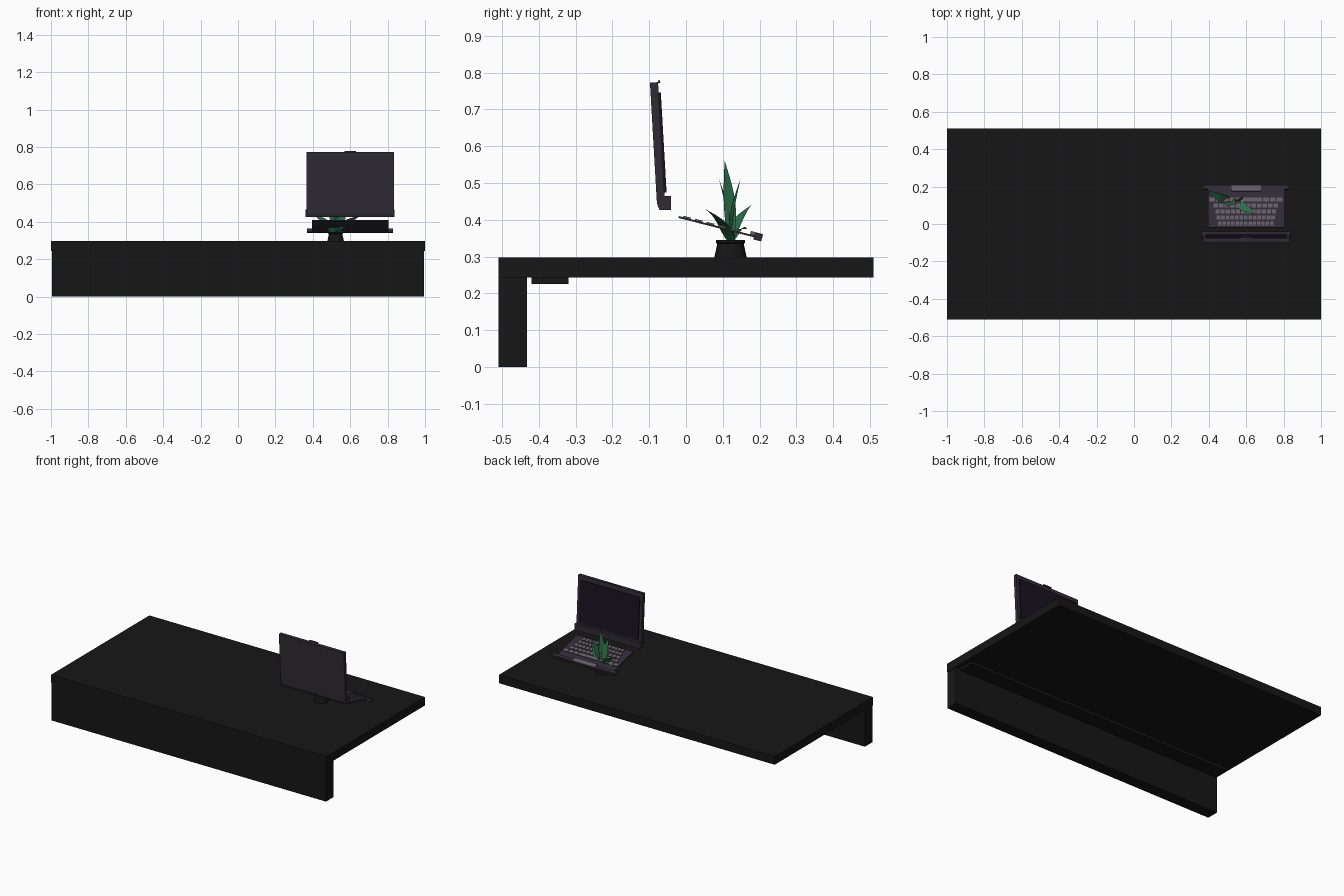
import bpy, bmesh, math
from mathutils import Vector, Matrix

if "Cube" in bpy.data.objects:
    bpy.data.objects.remove(bpy.data.objects["Cube"])


def material(name, r, g, b):
    m = bpy.data.materials.new(name)
    m.diffuse_color = (r, g, b, 1)
    m.use_nodes = True
    m.node_tree.nodes["Principled BSDF"].inputs["Base Color"].default_value = m.diffuse_color
    return m


BLACK = material("black_wood", 0.008, 0.008, 0.008)
CASE = material("laptop_case", 0.030, 0.024, 0.036)
DARK = material("dark_screen", 0.010, 0.006, 0.014)
KEY = material("key_grey", 0.13, 0.11, 0.14)
LEAF = material("leaf_green", 0.025, 0.16, 0.07)


def finish(name, bm, mat, smooth=False):
    bmesh.ops.recalc_face_normals(bm, faces=bm.faces)
    me = bpy.data.meshes.new(name)
    bm.to_mesh(me)
    bm.free()
    ob = bpy.data.objects.new(name, me)
    bpy.context.collection.objects.link(ob)
    me.materials.append(mat)
    if smooth:
        bpy.context.view_layer.objects.active = ob
        ob.select_set(True)
        bpy.ops.object.shade_smooth_by_angle(angle=math.radians(35))
        ob.select_set(False)
    return ob


def boxes(name, bounds, mat, frame=Matrix()):
    """One object made of boxes (x0, x1, y0, y1, z0, z1) placed in a frame."""
    bm = bmesh.new()
    for x0, x1, y0, y1, z0, z1 in bounds:
        mid = Vector(((x0 + x1) / 2, (y0 + y1) / 2, (z0 + z1) / 2))
        size = Matrix.Diagonal((x1 - x0, y1 - y0, z1 - z0, 1))
        bmesh.ops.create_cube(bm, size=1, matrix=frame @ Matrix.Translation(mid) @ size)
    return finish(name, bm, mat)


def extrude_x(name, profile, x0, x1, mat):
    """Extrude a (y, z) profile along x."""
    bm = bmesh.new()
    f = bm.faces.new([bm.verts.new((x0, y, z)) for y, z in profile])
    ext = bmesh.ops.extrude_face_region(bm, geom=[f])["geom"]
    bmesh.ops.translate(bm, vec=(x1 - x0, 0, 0),
                        verts=[v for v in ext if isinstance(v, bmesh.types.BMVert)])
    return finish(name, bm, mat)


# Desk: top, front panel and the shallow rail behind it
boxes("desk_top", [(-1, 1, -0.51, 0.51, 0.243, 0.297)], BLACK)
boxes("front_panel", [(-0.995, 0.995, -0.51, -0.432, 0, 0.243)], BLACK)
boxes("under_rail", [(-0.97, 0.97, -0.42, -0.32, 0.226, 0.243)], BLACK)

# Laptop lid, leaning back towards -y
CX = 0.60
lid = Matrix.Translation((CX, -0.068, 0.443)) @ Matrix.Rotation(math.radians(3.3), 4, 'X')
boxes("screen_lid", [(-0.235, 0.235, -0.011, 0.011, 0, 0.331)], CASE, lid)
boxes("screen_display", [(-0.215, 0.215, 0.011, 0.017, 0.03, 0.303)], DARK, lid)
boxes("screen_latch", [(-0.03, 0.03, 0.011, 0.017, 0.328, 0.336)], CASE, lid)

# Hinge bar below the lid
hinge = [(-0.079, 0.445), (-0.066, 0.465), (-0.041, 0.465), (-0.041, 0.426), (-0.072, 0.426)]
extrude_x("hinge_bar", hinge, CX - 0.238, CX + 0.238, CASE)

# Keyboard deck, sloping down towards the user
deck = Matrix.Translation((CX, -0.02, 0.408)) @ Matrix.Rotation(math.radians(-14.4), 4, 'X')
boxes("keyboard_deck", [(-0.205, 0.205, 0, 0.215, -0.003, 0.002)], CASE, deck)
boxes("palm_bar", [(-0.23, 0.23, 0.212, 0.234, -0.009, 0.010)], CASE, deck)
boxes("touchpad", [(-0.08, 0.08, 0.200, 0.233, 0.002, 0.0115)], KEY, deck)

# Keys in five rows, with a long space key in the row nearest the user
keys = []
for row, (half, count) in enumerate([(0.150, 13), (0.158, 13), (0.165, 12), (0.174, 12), (0.198, 11)]):
    y = 0.012 + row * 0.033
    step = 2 * half / count
    for i in range(count):
        x = -half + i * step
        gap = 0 if row == 4 and 4 <= i < 7 else 0.005
        keys.append((x, x + step - gap, y, y + 0.021, 0.002, 0.006))
boxes("keys", keys, KEY, deck)

# Plant pot, turned from a profile
PX, PY = 0.522, 0.121
bm = bmesh.new()
outline = [(0, 0.297), (0.044, 0.297), (0.036, 0.335), (0.040, 0.338), (0.040, 0.345),
           (0.034, 0.345), (0.032, 0.335), (0, 0.335)]
vs = [bm.verts.new((PX + r, PY, z)) for r, z in outline]
es = [bm.edges.new(p) for p in zip(vs, vs[1:])]
bmesh.ops.spin(bm, geom=vs + es, cent=(PX, PY, 0), axis=(0, 0, 1), angle=math.tau, steps=24)
bmesh.ops.remove_doubles(bm, verts=bm.verts, dist=0.0002)
finish("plant_pot", bm, BLACK, True)


# Leaves: pointed blades with a folded midrib, arching from the pot to each tip
def leaf(name, tip, width, side, arch):
    bm = bmesh.new()
    base, tip = Vector((PX, PY, 0.333)), Vector(tip)
    side = Vector(side).normalized()
    normal = side.cross(tip - base).normalized()
    if normal.z < 0:
        normal.negate()
    rows, n = [], 10
    for i in range(n + 1):
        t = i / n
        c = base.lerp(tip, t) + normal * arch * math.sin(math.pi * t)
        w = width / 2 * max(0.03, math.sin(math.pi * (0.08 + 0.92 * t ** 0.9)))
        rows.append([bm.verts.new(c + side * s * w + normal * abs(s) * w * 0.25) for s in (-1, 0, 1)])
    for a, b in zip(rows, rows[1:]):
        for j in (0, 1):
            bm.faces.new((a[j], a[j + 1], b[j + 1], b[j]))
    finish(name, bm, LEAF, True)


leaves = [
    ((0.547, 0.105, 0.56), 0.040, (0.6, 0.8, 0), 0.004),
    ((0.585, 0.148, 0.51), 0.042, (1, 0.1, -0.4), 0.004),
    ((0.500, 0.090, 0.51), 0.042, (1, 0.1, 0), 0.004),
    ((0.650, 0.050, 0.43), 0.050, (0.3, 0.6, -0.3), 0.012),
    ((0.400, 0.178, 0.44), 0.050, (0.3, 0.6, 0.3), 0.012),
    ((0.410, 0.165, 0.375), 0.045, (0.4, 0.8, 0.2), 0.015),
    ((0.620, 0.080, 0.40), 0.045, (0.4, 0.8, -0.2), 0.010),
]
for i, args in enumerate(leaves):
    leaf(f"leaf_{i + 1}", *args)
